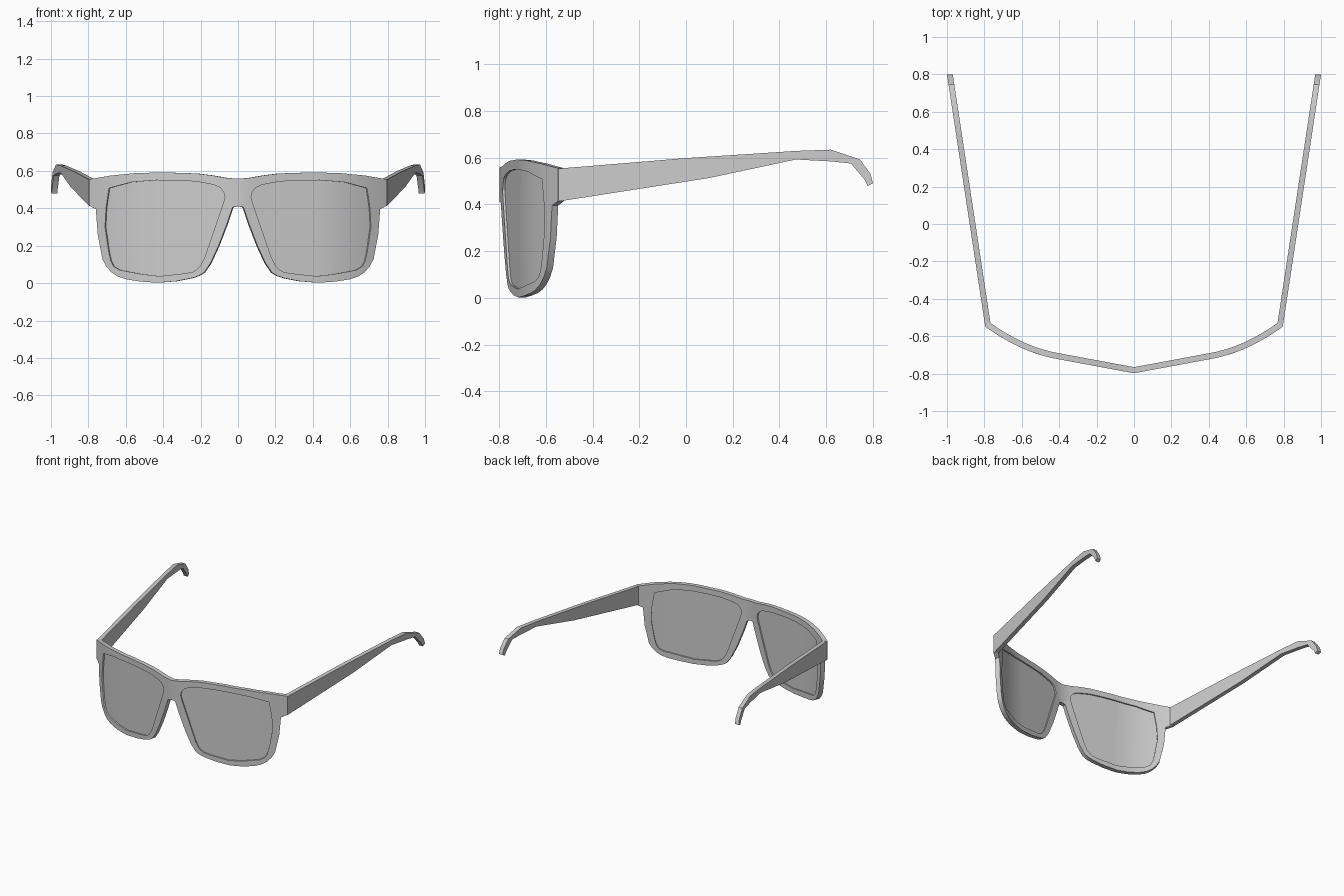
import bpy, bmesh, math

if "Cube" in bpy.data.objects:
    bpy.data.objects.remove(bpy.data.objects["Cube"])

# Half outlines in front view (x, z)
RIM = [(0, .558), (.06, .562), (.14, .576), (.22, .586), (.4, .592), (.55, .588), (.68, .575),
       (.797, .555), (.797, .415), (.76, .395), (.75, .26), (.725, .128), (.705, .09), (.676, .057),
       (.64, .034), (.596, .02), (.52, .008), (.43, .002), (.33, .01), (.25, .026), (.21, .039), (.182, .056),
       (.147, .107), (.104, .2), (.06, .315), (.03, .404), (.015, .41), (0, .411)]
LENS = [(.07, .46), (.077, .487), (.095, .51), (.126, .525), (.22, .543), (.33, .549), (.436, .55), (.57, .54),
        (.69, .508), (.706, .4), (.711, .3), (.692, .17), (.68, .117), (.666, .09), (.634, .07),
        (.516, .048), (.42, .037), (.275, .053), (.24, .061), (.217, .075), (.2, .095), (.18, .134),
        (.126, .29), (.078, .43)]
# Temple side profile (y, z)
TEMPLE = [(-.548, .553), (0, .598), (.475, .629), (.62, .634), (.745, .592), (.79, .53),
          (.8, .49), (.778, .479), (.765, .505), (.706, .575), (.62, .584), (.47, .592),
          (.1, .513), (-.53, .415), (-.548, .413)]


def wrap(x, depth):
    """Point on the wraparound front, moved inward by depth."""
    k = max(0, x - .42)
    y, slope = -.798 + .186 * x + .72 * k * k, .186 + 1.44 * k
    n = math.hypot(slope, 1)
    if x < 1e-5:
        return 0, y + depth * n
    return x - depth * slope / n, y + depth / n


def finish(bm, name):
    bmesh.ops.recalc_face_normals(bm, faces=bm.faces)
    for f in bm.faces:
        f.smooth = True
    me = bpy.data.meshes.new(name)
    bm.to_mesh(me)
    bm.free()
    me.set_sharp_from_angle(angle=math.radians(25))
    ob = bpy.data.objects.new(name, me)
    bpy.context.collection.objects.link(ob)
    m = ob.modifiers.new("mirror", 'MIRROR')
    m.use_clip = True
    m.merge_threshold = .0005
    return ob


def curved_plate(name, loops, d0, d1):
    """Fill the outlines, slice along x, thicken and bend onto the wrap."""
    bm = bmesh.new()
    for loop in loops:
        vs = [bm.verts.new((x, 0, z)) for x, z in loop]
        for a, b in zip(vs, vs[1:] + vs[:1]):
            bm.edges.new((a, b))
    bmesh.ops.triangle_fill(bm, edges=bm.edges[:], use_beauty=True, normal=(0, -1, 0))
    for i in range(8, 16):
        bmesh.ops.bisect_plane(bm, geom=bm.verts[:] + bm.edges[:] + bm.faces[:], dist=1e-4,
                               plane_co=(i * .05, 0, 0), plane_no=(1, 0, 0))
    front = bm.faces[:]
    ret = bmesh.ops.extrude_face_region(bm, geom=front, use_keep_orig=True)
    for v in ret['geom']:
        if isinstance(v, bmesh.types.BMVert):
            v.co.y = 1
    # open the seam on the mirror plane
    seam = [f for f in bm.faces if all(v.co.x < 1e-5 for v in f.verts)]
    bmesh.ops.delete(bm, geom=seam, context='FACES')
    for v in bm.verts:
        v.co.x, v.co.y = wrap(v.co.x, d0 if v.co.y < .5 else d1)
    return finish(bm, name)


# Front frame and lenses
curved_plate("front_frame", [RIM, LENS], 0, .032)
curved_plate("lenses", [LENS], .01, .022)

# Temples with hooked ear tips, splayed outward
bm = bmesh.new()
slope = .204 / 1.345
sides = []
for off in (0, .031):
    sides.append([bm.verts.new((.796 + (y + .545) * slope - off, y, z)) for y, z in TEMPLE])
bm.faces.new(sides[0])
bm.faces.new(sides[1][::-1])
n = len(TEMPLE)
for i in range(n):
    j = (i + 1) % n
    bm.faces.new((sides[0][i], sides[0][j], sides[1][j], sides[1][i]))
finish(bm, "temples")
